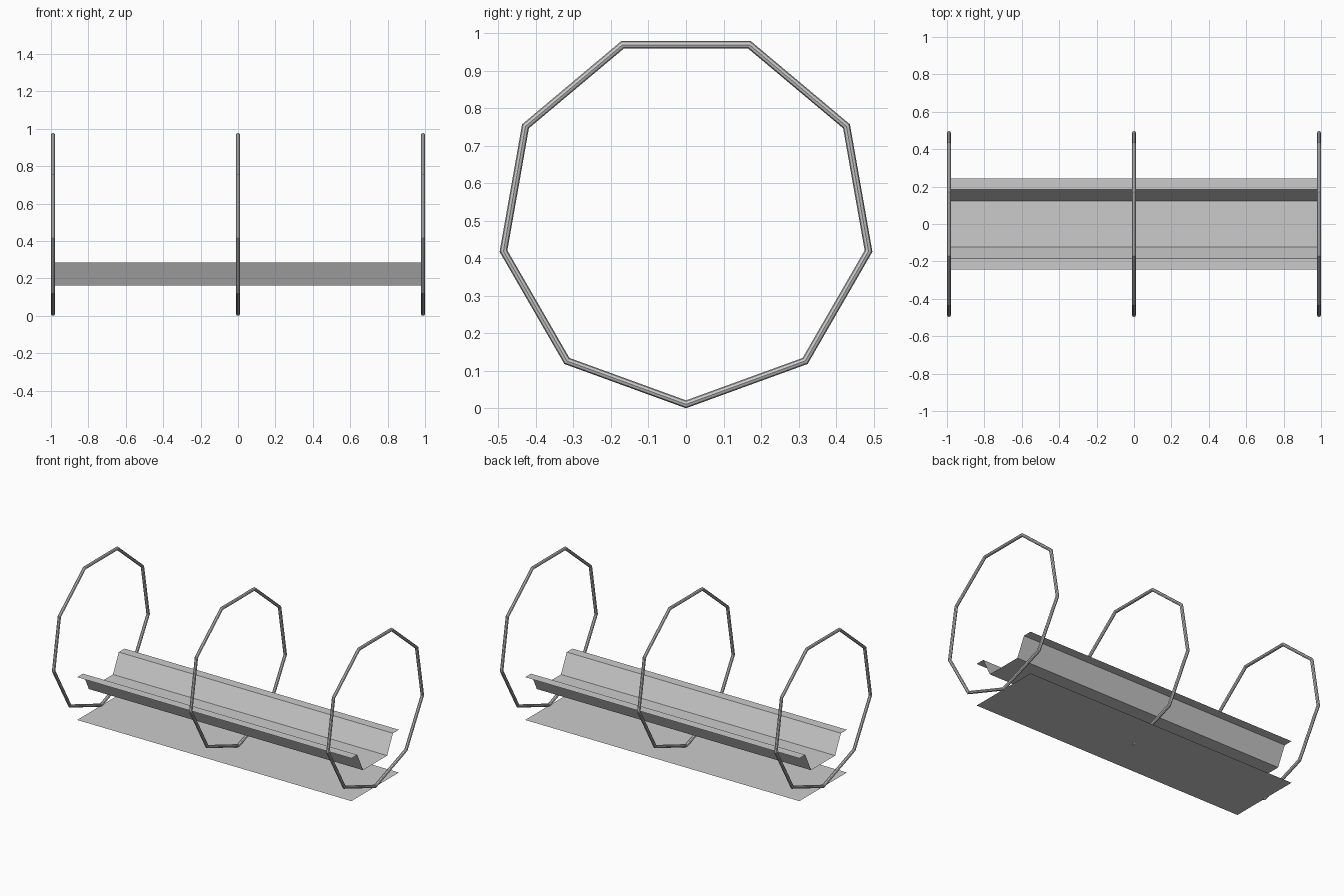
import bpy
import math

cube = bpy.data.objects.get("Cube")
if cube:
    bpy.data.objects.remove(cube)

HALF_LENGTH = 0.989
RING_RADIUS = 0.494
TUBE_RADIUS = 0.0105
RING_SIDES = 9
RING_HEIGHT = RING_RADIUS + TUBE_RADIUS

grey = bpy.data.materials.new("plain grey")
grey.use_nodes = True
colour = (0.6, 0.6, 0.6, 1)
grey.diffuse_color = colour
grey.node_tree.nodes["Principled BSDF"].inputs["Base Color"].default_value = colour


def add_mesh(name, verts, faces):
    mesh = bpy.data.meshes.new(name)
    mesh.from_pydata(verts, [], faces)
    mesh.materials.append(grey)
    obj = bpy.data.objects.new(name, mesh)
    bpy.context.collection.objects.link(obj)
    return obj


def folded_sheet(name, profile):
    """Extrude an open (y, z) profile along the length."""
    verts = [(x, y, z) for y, z in profile for x in (-HALF_LENGTH, HALF_LENGTH)]
    faces = [(2 * i, 2 * i + 1, 2 * i + 3, 2 * i + 2) for i in range(len(profile) - 1)]
    return add_mesh(name, verts, faces)


def ring(name, x):
    """Nine-sided hoop standing on one corner."""
    bpy.ops.mesh.primitive_torus_add(
        major_segments=RING_SIDES, minor_segments=8,
        major_radius=RING_RADIUS, minor_radius=TUBE_RADIUS,
        location=(x, 0, RING_HEIGHT), rotation=(0, math.pi / 2, 0))
    obj = bpy.context.object
    obj.name = name
    obj.data.materials.append(grey)
    return obj


# Three hoops along the length
for name, x in (("right_ring", -HALF_LENGTH), ("middle_ring", 0), ("left_ring", HALF_LENGTH)):
    ring(name, x)

# Trough with sloping walls and flat lips, mirrored across the middle
half_profile = [(0.124, 0.163), (0.184, 0.286), (0.244, 0.286)]
folded_sheet("trough", [(-y, z) for y, z in reversed(half_profile)] + half_profile)

# Flat plate lying at the foot of the hoops
folded_sheet("base_plate", [(-0.244, 0.007), (0.244, 0.007)])
